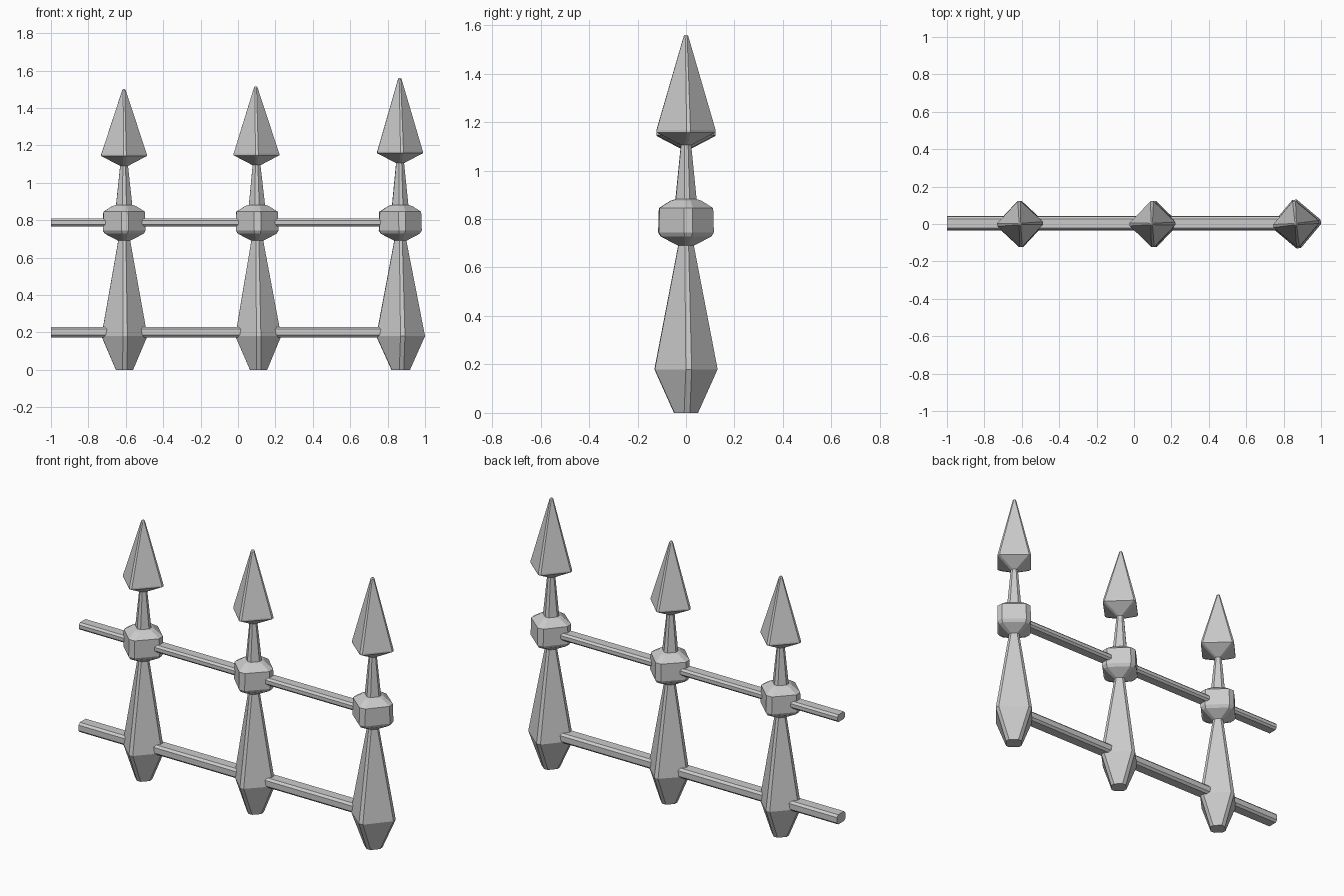
import bpy, bmesh
from math import cos, sin, radians

if "Cube" in bpy.data.objects:
    bpy.data.objects.remove(bpy.data.objects["Cube"])


def mesh_object(name, rings):
    """Skin a stack of equal-sized point rings and cap both ends."""
    bm = bmesh.new()
    loops = [[bm.verts.new(p) for p in ring] for ring in rings]
    n = len(loops[0])
    for a, b in zip(loops, loops[1:]):
        for i in range(n):
            j = (i + 1) % n
            bm.faces.new((a[i], a[j], b[j], b[i]))
    bm.faces.new(loops[0][::-1])
    bm.faces.new(loops[-1])
    bmesh.ops.recalc_face_normals(bm, faces=bm.faces)
    me = bpy.data.meshes.new(name)
    bm.to_mesh(me)
    bm.free()
    ob = bpy.data.objects.new(name, me)
    bpy.context.collection.objects.link(ob)
    return ob


def diamond(r, c):
    """Diamond section with its four corners cut off."""
    return [(r, -c), (r, c), (c, r), (-c, r), (-r, c), (-r, -c), (-c, -r), (c, -r)]


def chamfered_box(a, b, c):
    return [(a, -b + c), (a, b - c), (a - c, b), (-a + c, b),
            (-a, b - c), (-a, -b + c), (-a + c, -b), (a - c, -b)]


# picket profile: height, radius, corner cut
BODY = [(0, .047, .012), (.18, .125, .012), (.69, .032, .008),
        (.728, .104, .014), (.745, .114, .018), (.845, .111, .018),
        (.875, .064, .014), (.882, .043, .011)]
HEAD = [(1.09, .021, .007), (1.143, .122, .008), (1.152, .122, .008),
        (1.495, .009, .004), (1.5, .005, .002)]


def picket(name, x0, x1, height, twist, girth):
    t = radians(twist)
    lift = (height - 1.5) * .25
    rings = []
    for z, r, c in BODY + HEAD:
        if z > 1.4:
            z += height - 1.5
        elif z > 1:
            z += lift
        if z < .5:
            r *= girth
        x = x0 + (x1 - x0) * z / height
        rings.append([(x + px * cos(t) - py * sin(t), px * sin(t) + py * cos(t), z)
                      for px, py in diamond(r, c)])
    return mesh_object(name, rings)


# three slightly uneven pickets
picket("left_picket", -.607, -.61, 1.5, 2, .98)
picket("middle_picket", .11, .095, 1.515, 1, .98)
picket("right_picket", .87, .865, 1.56, 5, 1.04)


# horizontal rails, ending inside the right picket
def rail(name, z, half_y, half_z, cut):
    section = chamfered_box(half_y, half_z, cut)
    mesh_object(name, [[(x, y + .003, z + dz) for y, dz in section] for x in (-1, .87)])


rail("lower_rail", .201, .039, .028, .012)
rail("upper_rail", .788, .036, .021, .011)
